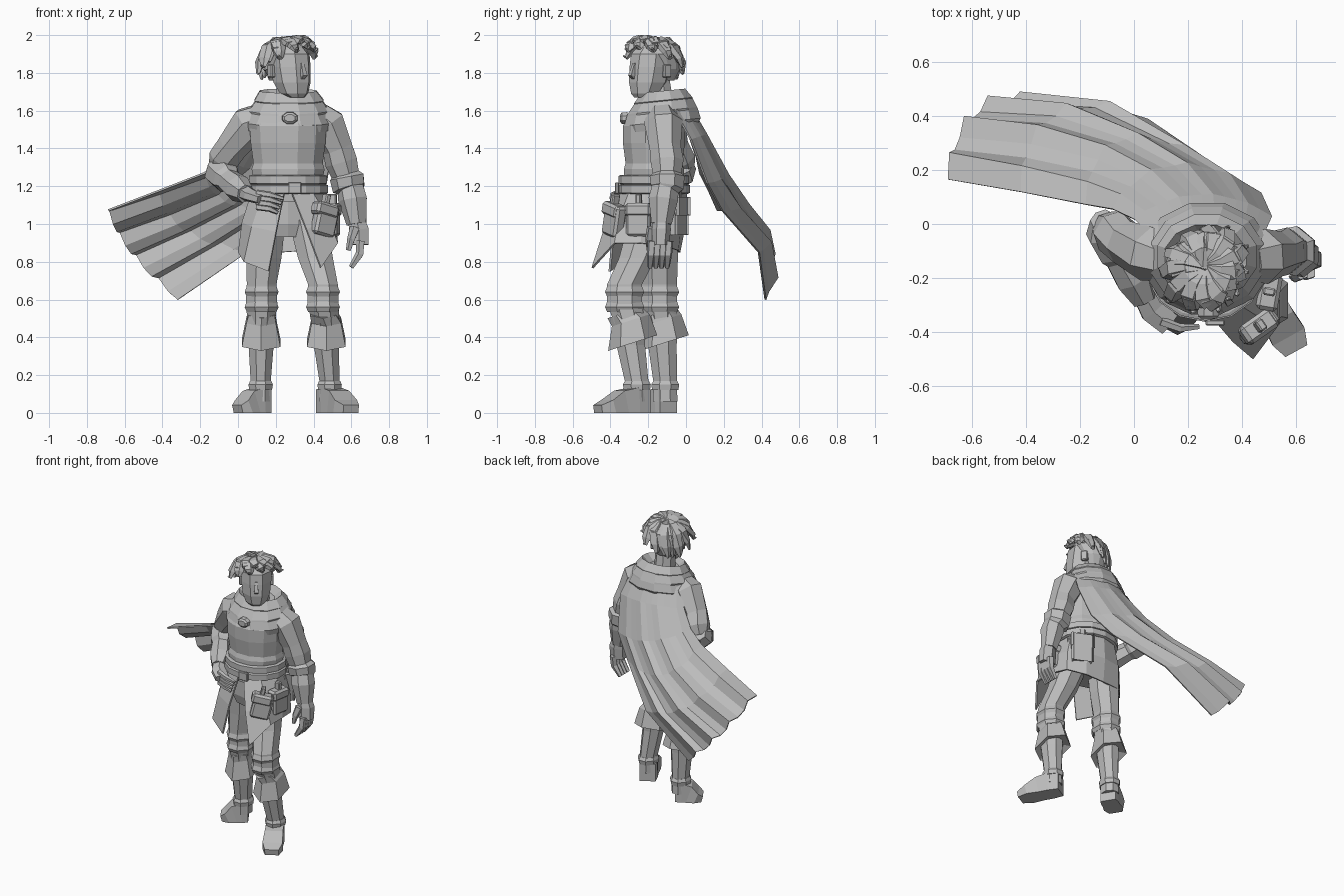
import bpy, bmesh, random
from math import sin, cos, pi, radians
from mathutils import Vector, Matrix

random.seed(4)
if "Cube" in bpy.data.objects:
    bpy.data.objects.remove(bpy.data.objects["Cube"])

grey = bpy.data.materials.new("plain grey")
grey.use_nodes = True
grey.diffuse_color = (0.5, 0.5, 0.5, 1)
bsdf = next(n for n in grey.node_tree.nodes if n.type == 'BSDF_PRINCIPLED')
bsdf.inputs["Base Color"].default_value = grey.diffuse_color
bsdf.inputs["Roughness"].default_value = 0.8


def finish(name, bm):
    bmesh.ops.recalc_face_normals(bm, faces=bm.faces)
    mesh = bpy.data.meshes.new(name)
    bm.to_mesh(mesh)
    bm.free()
    mesh.materials.append(grey)
    obj = bpy.data.objects.new(name, mesh)
    bpy.context.scene.collection.objects.link(obj)
    return obj


def skin(name, rows, closed=True):
    """Bridge rows of points with quads."""
    bm = bmesh.new()
    grid = [[bm.verts.new(p) for p in row] for row in rows]
    n = len(rows[0])
    for a, b in zip(grid, grid[1:]):
        for i in range(n if closed else n - 1):
            j = (i + 1) % n
            bm.faces.new((a[i], a[j], b[j], b[i]))
    if closed:
        bm.faces.new(grid[0])
        bm.faces.new(grid[-1])
    return finish(name, bm)


def loft(name, rings, n=12, tilt=0.0):
    """Level ellipses (x, y, z, rx, ry), tilted up towards the back."""
    rows = []
    for x, y, z, rx, ry in rings:
        angles = [2 * pi * (i + 0.5) / n for i in range(n)]
        rows.append([(x + rx * cos(a), y + ry * sin(a), z + tilt * ry * sin(a)) for a in angles])
    return skin(name, rows)


def tube(name, stations, n=7):
    """Sections (x, y, z, half width, half height) square to their path."""
    pts = [Vector(s[:3]) for s in stations]
    whole = (pts[-1] - pts[0]).normalized()
    ref = Vector((0, 1, 0)) if abs(whole.z) > 0.75 else Vector((0, 0, 1))
    rows = []
    for k, s in enumerate(stations):
        t = (pts[min(k + 1, len(pts) - 1)] - pts[max(k - 1, 0)]).normalized()
        side = t.cross(ref).normalized()
        up = side.cross(t)
        row = []
        for i in range(n):
            a = 2 * pi * (i + 0.5) / n
            p = pts[k] + side * s[3] * cos(a) + up * s[-1] * sin(a)
            row.append((p.x, p.y, max(p.z, 0)))
        rows.append(row)
    return skin(name, rows)


def block(name, centre, size, yaw=0, roll=0):
    bm = bmesh.new()
    bmesh.ops.create_cube(bm, size=1)
    turn = Matrix.Rotation(radians(yaw), 4, 'Z') @ Matrix.Rotation(radians(roll), 4, 'Y')
    bm.transform(Matrix.Translation(centre) @ turn @ Matrix.Diagonal((*size, 1)))
    bmesh.ops.bevel(bm, geom=bm.edges[:], offset=min(size) * 0.2, segments=1, affect='EDGES')
    return finish(name, bm)


# Torso, pelvis and belts
cx, cy = 0.265, -0.17
loft("shirt", [(cx, cy, 1.12, .18, .16), (cx, cy, 1.24, .19, .165), (cx, cy, 1.29, .2, .165),
               (cx, cy, 1.32, .19, .155), (cx, cy, 1.43, .205, .17), (cx, cy, 1.52, .21, .17),
               (cx, -.15, 1.6, .17, .14), (cx, -.14, 1.66, .09, .09)])
loft("pelvis", [(cx, cy, 1.15, .18, .14), (cx, cy, 1.0, .2, .14), (cx, cy, .93, .15, .12)], 10)
for label, z, rx in (("lower", 1.185, .205), ("upper", 1.235, .2)):
    loft(label + "_belt", [(cx, cy, z - .025, rx, rx - .025), (cx, cy, z - .02, rx + .012, rx - .013),
                           (cx, cy, z + .02, rx + .012, rx - .013), (cx, cy, z + .025, rx, rx - .025)], 14)
block("buckle", (.3, -.365, 1.19), (.07, .02, .06))

# Tunic skirt, split at the front
hem = [(.44, -.5, .77), (.53, -.38, .9), (.53, -.24, .9), (.5, -.1, .88), (.38, -.04, .86), (.24, -.03, .85),
       (.1, -.04, .85), (.02, -.12, .85), (0, -.23, .85), (.03, -.34, .8), (.16, -.41, .75)]
waist = []
for i in range(len(hem)):
    a = radians(-84 + 348 * i / (len(hem) - 1))
    waist.append(Vector((cx + .2 * cos(a), cy + .175 * sin(a), 1.17)))
middle = [w.lerp(Vector(h), .5) + (w - Vector((cx, cy, 1.17))) * .08 for w, h in zip(waist, hem)]
skirt = skin("tunic_skirt", [waist, middle, hem], closed=False)
skirt.modifiers.new("cloth", 'SOLIDIFY').thickness = 0.012

# Pouches
for label, spot, yaw, roll in (("front", (.46, -.38, 1.02), 35, 14), ("side", (.5, -.25, 1.02), 80, 0),
                               ("back", (.41, -.055, 1.04), 155, 0)):
    x, y, z = spot
    block(label + "_pouch", spot, (.13, .065, .17), yaw, roll)
    block(label + "_pouch_flap", (x, y, z + .055), (.14, .08, .07), yaw, roll)
    block(label + "_pouch_strap", (x, y, z + .08), (.03, .045, .12), yaw, roll)

# Cowl and brooch
loft("cowl", [(.27, -.13, 1.5, .235, .19), (.27, -.125, 1.54, .245, .21), (.27, -.125, 1.59, .215, .195),
              (.27, -.125, 1.6, .22, .19), (.27, -.12, 1.65, .185, .16), (.27, -.12, 1.655, .19, .16),
              (.265, -.12, 1.705, .155, .12), (.265, -.12, 1.66, .1, .085)], 12, tilt=.1)
tube("brooch", [(.275, -.31, 1.56, .045, .035), (.275, -.34, 1.56, .042, .032), (.275, -.35, 1.56, .03, .02)], 8)

# Cape: three paths blended across, pleated towards the hem
right_edge = [(.08, -.06, 1.61), (.0, .02, 1.47), (-.08, .06, 1.36), (-.18, .08, 1.28), (-.42, .13, 1.19), (-.69, .18, 1.09)]
spine = [(.27, .0, 1.67), (.25, .11, 1.48), (.15, .22, 1.27), (-.03, .32, 1.11), (-.29, .41, .98), (-.57, .43, .86)]
left_edge = [(.47, -.06, 1.61), (.51, .03, 1.45), (.47, .12, 1.22), (.34, .2, 1.08), (.05, .4, .86), (-.32, .44, .61)]
rows = []
for k, (r, m, l) in enumerate(zip(right_edge, spine, left_edge)):
    row = []
    for i in range(13):
        s = i / 12
        p = (Vector(r) * (1 - s) * (1 - 2 * s) + Vector(m) * 4 * s * (1 - s) + Vector(l) * s * (2 * s - 1))
        pleat = (.035 if i % 3 == 1 else -.02) * (k / 5) ** 1.5
        row.append(p + Vector((-.1, .75, .6)) * pleat)
    rows.append(row)
cape = skin("cape", rows, closed=False)
cape.modifiers.new("cloth", 'SOLIDIFY').thickness = 0.01

# Legs and boots: hip, knee, ankle, then foot heading
legs = {"left": ((.37, -.19), (.45, -.325), (.485, -.26), (.11, -.2), .31),
        "right": ((.15, -.14), (.125, -.14), (.12, -.11), (-.12, -.075), .19)}
for side, (hip, knee, ankle, head, stride) in legs.items():
    (hx, hy), (kx, ky), (ax, ay) = hip, knee, ankle
    mx, my = (kx + ax) / 2, (ky + ay) / 2
    loft(side + "_trouser", [(hx, hy, 1.02, .11, .12), ((hx + kx) / 2, (hy + ky) / 2, .82, .1, .105),
                             (kx, ky, .68, .085, .1), (kx, ky, .58, .09, .1), (mx, my, .45, .075, .085)], 8)
    for z in (.56, .64):
        loft(side + "_knee_strap", [(kx, ky, z - .025, .085, .1), (kx, ky, z, .097, .112), (kx, ky, z + .03, .085, .1)], 8)
    loft(side + "_boot_cuff", [(kx, ky, .53, .08, .09), (mx, my, .49, .09, .1), (mx, my + .01, .37, .118, .13),
                               (mx, my, .39, .07, .08)], 6, tilt=.32)
    loft(side + "_boot_shaft", [(mx, my, .44, .075, .085), (mx, my, .36, .072, .082), (ax, ay, .16, .057, .067),
                                (ax, ay, .06, .06, .07)], 8)
    loft(side + "_ankle_strap", [(ax, ay, .12, .065, .075), (ax, ay, .15, .07, .08), (ax, ay, .17, .06, .068)], 8)
    d = Vector((*head, 0)).normalized() * stride
    foot = []
    for f, z, w, h in ((-.18, .06, .075, .09), (.05, .06, .085, .105), (.3, .055, .085, .09), (.55, .03, .095, .055),
                       (.76, .02, .065, .03)):
        foot.append((ax + d.x * f, ay + d.y * f, z, w, h))
    tube(side + "_foot", foot, 4)

# Hanging left arm
tube("left_sleeve", [(.42, -.13, 1.57, .085), (.47, -.12, 1.53, .105), (.53, -.11, 1.4, .085), (.55, -.1, 1.33, .09),
                     (.585, -.1, 1.22, .07)])
tube("left_bracer", [(.575, -.1, 1.27, .07), (.58, -.1, 1.25, .095), (.59, -.1, 1.19, .09), (.6, -.11, 1.18, .075),
                     (.61, -.12, 1.13, .08), (.63, -.13, 1.0, .055)])
tube("left_palm", [(.62, -.13, 1.05, .045), (.64, -.13, .97, .06, .05), (.64, -.135, .89, .06, .045)], 6)
for i in range(4):
    y = -.18 + .03 * i
    tube("left_finger", [(.65, y, .91, .024), (.645, y - .005, .84, .023), (.6, y - .01, .77, .014)], 5)
tube("left_thumb", [(.62, -.18, .98, .028), (.6, -.195, .92, .022), (.585, -.195, .86, .014)], 5)

# Right arm with hand on hip
tube("right_sleeve", [(.13, -.13, 1.56, .085), (.06, -.11, 1.53, .105), (-.03, -.07, 1.41, .085), (-.075, -.03, 1.34, .085),
                      (-.1, -.01, 1.29, .06)])
tube("right_bracer", [(-.12, .02, 1.32, .045), (-.1, -.02, 1.28, .085), (-.06, -.1, 1.24, .08), (-.05, -.12, 1.23, .065),
                      (0, -.2, 1.19, .075), (.04, -.28, 1.16, .05)])
tube("right_palm", [(.03, -.25, 1.17, .045), (.07, -.32, 1.15, .055, .035), (.13, -.37, 1.13, .05, .03)], 6)
for i in range(4):
    z = 1.165 - .025 * i
    tube("right_finger", [(.1, -.36, z, .018), (.17, -.385, z - .01, .017), (.24 - .01 * i, -.38, z - .03, .01)], 5)

# Head, turned towards its left
turn = Matrix.Translation((.26, -.16, 0)) @ Matrix.Rotation(radians(35), 4, 'Z')
tube("neck", [(.265, -.13, 1.6, .075), (.27, -.15, 1.78, .065)], 8)
head_parts = [loft("head", [(0, -.09, 1.67, .045, .04), (0, -.065, 1.69, .075, .08), (0, -.045, 1.75, .098, .11),
                            (0, -.03, 1.83, .107, .12), (0, -.02, 1.9, .107, .12), (0, 0, 1.95, .07, .09)], 8),
              tube("nose", [(0, -.135, 1.85, .012), (0, -.155, 1.785, .02), (0, -.14, 1.775, .014)], 4)]
for s in (-1, 1):
    head_parts.append(block("ear", (s * .1, 0, 1.81), (.03, .045, .07)))

# Hair: cap with broad swirling locks, shorter over the face
head_parts.append(loft("hair_cap", [(0, .04, 1.76, .075, .06), (0, .035, 1.82, .108, .095), (0, .01, 1.9, .122, .12),
                                    (0, .0, 1.95, .095, .1), (0, 0, 1.97, .05, .055)], 12))
for layer, count in ((0, 11), (1, 13)):
    for i in range(count):
        a = 2 * pi * (i + .5 * layer) / count
        front = max(0, cos(a))
        back = max(0, -cos(a))
        reach = .175 - .04 * back - .025 * front - .025 * layer + random.uniform(-.01, .01)
        drop = 1.84 + .09 * front - .06 * back + .03 * layer * (1 - back)
        root = Vector((-.01 * sin(a), .01 * cos(a), 1.965))
        bend = Vector((.14 * sin(a), -.13 * cos(a), 1.995))
        tip = Vector((reach * sin(a + .3), -reach * cos(a + .3), drop))
        lock = []
        for f, w in ((0, .025), (.3, .036), (.6, .042), (.85, .034), (1, .016)):
            p = root.lerp(bend, f).lerp(bend.lerp(tip, f), f)
            lock.append((p.x, p.y, p.z, w, w * .62))
        curl = tip + Vector((sin(a), -cos(a), .8)) * .018 * (1 - back)
        lock.append((curl.x, curl.y, curl.z - .02 * back, .006, .006))
        head_parts.append(tube("hair_lock", lock, 5))
for part in head_parts:
    part.data.transform(turn)
